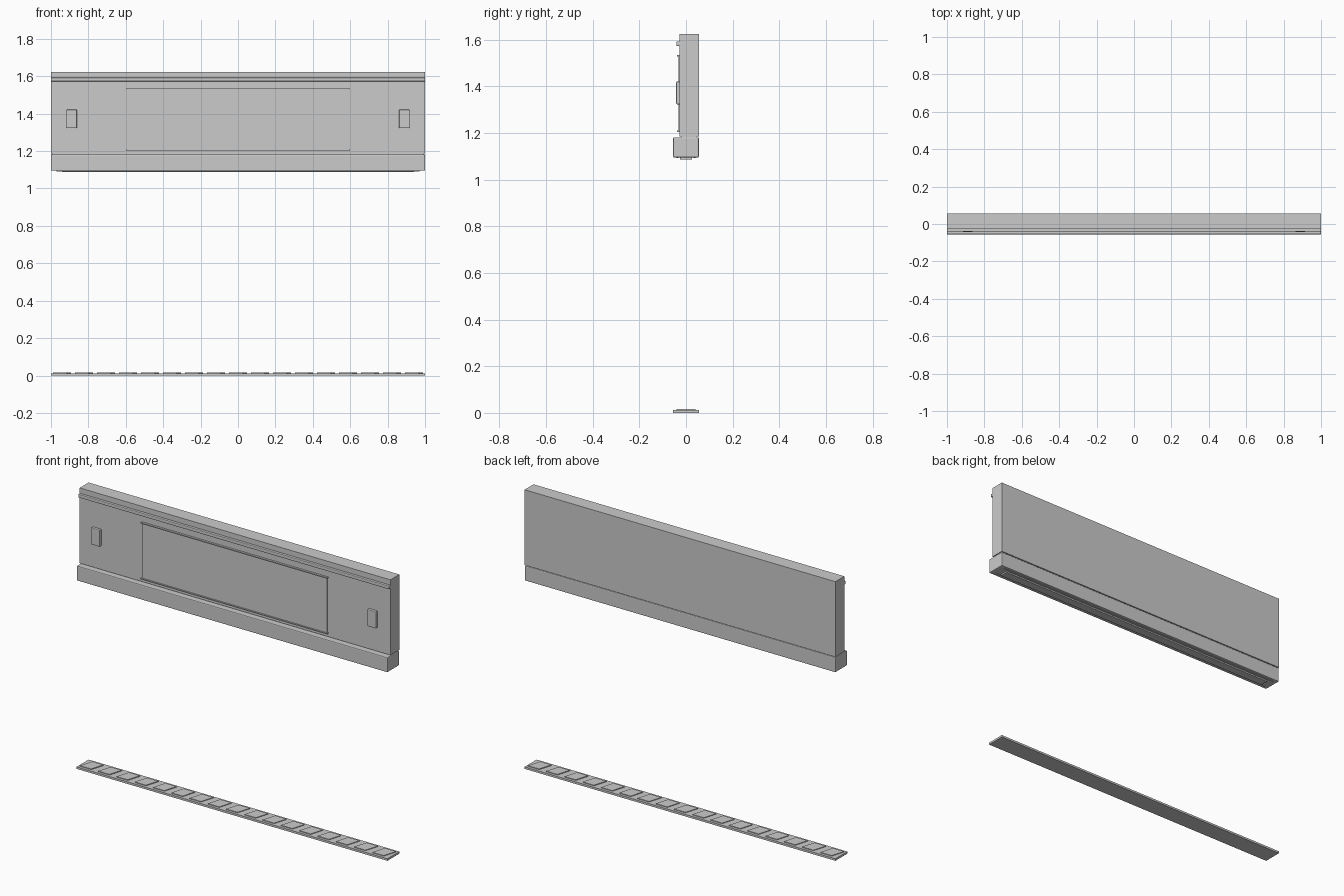
import bpy, bmesh

if "Cube" in bpy.data.objects:
    bpy.data.objects.remove(bpy.data.objects["Cube"])

# One plain grey finish
grey = bpy.data.materials.new("plain_grey")
grey.diffuse_color = (0.6, 0.6, 0.6, 1)
grey.use_nodes = True
grey.node_tree.nodes["Principled BSDF"].inputs["Base Color"].default_value = grey.diffuse_color


def finish(name, bm, bevel=0.0, segments=2):
    bmesh.ops.recalc_face_normals(bm, faces=bm.faces)
    if bevel:
        bmesh.ops.bevel(bm, geom=list(bm.edges), offset=bevel,
                        segments=segments, profile=0.5, affect='EDGES')
    me = bpy.data.meshes.new(name)
    bm.to_mesh(me)
    bm.free()
    me.materials.append(grey)
    ob = bpy.data.objects.new(name, me)
    bpy.context.collection.objects.link(ob)
    return ob


def add_prism(bm, outline, z0, z1):
    """Extrude an xy outline from z0 up to z1."""
    low = [bm.verts.new((x, y, z0)) for x, y in outline]
    high = [bm.verts.new((x, y, z1)) for x, y in outline]
    n = len(outline)
    bm.faces.new(low[::-1])
    bm.faces.new(high)
    for i in range(n):
        j = (i + 1) % n
        bm.faces.new((low[i], low[j], high[j], high[i]))


def box(name, x, y, z, bevel=0.0, segments=2):
    bm = bmesh.new()
    add_prism(bm, [(x[0], y[0]), (x[1], y[0]), (x[1], y[1]), (x[0], y[1])], *z)
    return finish(name, bm, bevel, segments)


# Upper fascia panel, with a recessed joint above the beam
box("fascia_panel", (-1, 1), (-0.027, 0.055), (1.186, 1.624))
box("panel_joint", (-0.995, 0.995), (-0.02, 0.048), (1.17, 1.19))

# Header beam with softened edges
box("header_beam", (-1, 1), (-0.055, 0.055), (1.095, 1.182), 0.005)

# Long strips under the beam
box("underside_strip", (-0.94, 0.94), (-0.025, 0.025), (1.087, 1.1))
for side in (-1, 1):
    y = side * 0.036
    box("underside_lip", (-0.97, 0.97), (y - 0.004, y + 0.004), (1.092, 1.1))

# Trim rail near the top
box("top_trim_rail", (-1, 1), (-0.041, -0.022), (1.573, 1.593), 0.004)

# Sign plate held by slim rails above and below
box("sign_plate", (-0.595, 0.595), (-0.033, -0.022), (1.208, 1.53))
for z in (1.207, 1.531):
    box("sign_rail", (-0.6, 0.6), (-0.039, -0.022), (z - 0.003, z + 0.003))

# Small wall boxes at both ends
for side in (-1, 1):
    x = side * 0.889
    box("wall_box", (x - 0.028, x + 0.028), (-0.042, -0.02), (1.323, 1.421), 0.004)

# Floor threshold with raised slanted pads
box("threshold_plate", (-1, 1), (-0.055, 0.055), (0, 0.012))
bm = bmesh.new()
count, lean, half = 17, 0.012, 0.036
for i in range(count):
    x = -1 + (i + 0.5) * 2 / count
    add_prism(bm, [(x - half - lean, -0.04), (x + half - lean, -0.04),
                   (x + half + lean, 0.04), (x - half + lean, 0.04)], 0.011, 0.016)
finish("threshold_pads", bm)
